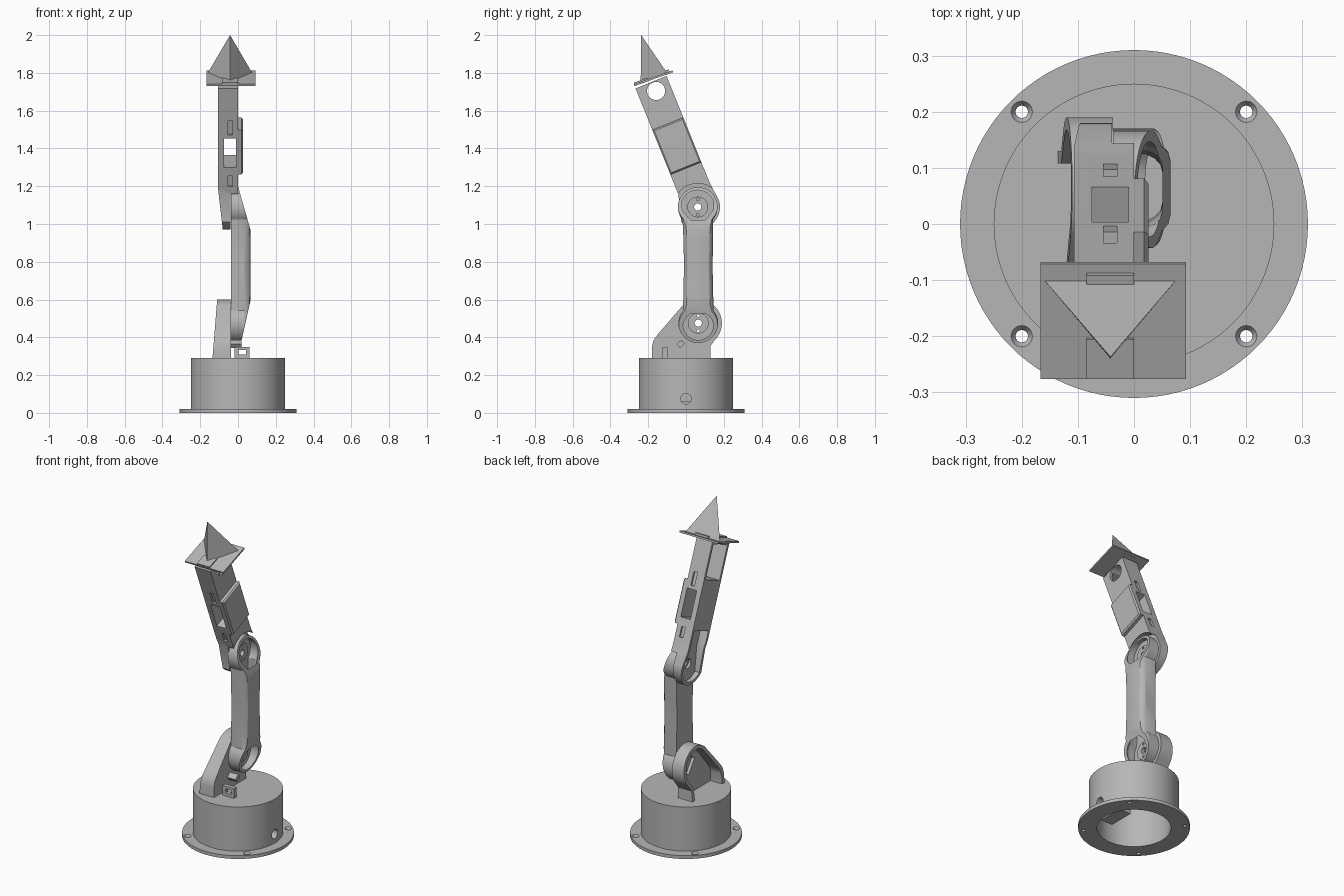
import bpy
import bmesh
from math import sin, cos, radians, pi

if "Cube" in bpy.data.objects:
    bpy.data.objects.remove(bpy.data.objects["Cube"])

grey = bpy.data.materials.new("plain grey")
grey.use_nodes = True
COLOUR = (0.47, 0.47, 0.47, 1)
grey.diffuse_color = COLOUR
grey.node_tree.nodes["Principled BSDF"].inputs["Base Color"].default_value = COLOUR
parts = []


# ---------- helpers ----------
def loft(name, rings):
    """Closed solid through rings that all have the same number of points."""
    bm = bmesh.new()
    rows = [[bm.verts.new(p) for p in ring] for ring in rings]
    n = len(rows[0])
    for a, b in zip(rows, rows[1:]):
        for i in range(n):
            j = (i + 1) % n
            bm.faces.new((a[i], a[j], b[j], b[i]))
    bm.faces.new(rows[0])
    bm.faces.new(rows[-1])
    bmesh.ops.recalc_face_normals(bm, faces=bm.faces)
    mesh = bpy.data.meshes.new(name)
    bm.to_mesh(mesh)
    bm.free()
    obj = bpy.data.objects.new(name, mesh)
    bpy.context.collection.objects.link(obj)
    return obj


def prism(name, outline, x0, x1):
    """Extrude a (y, z) outline along x."""
    return loft(name, [[(x, y, z) for y, z in outline] for x in (x0, x1)])


def side_prism(outline, y=0.5):
    """Cutter from an (x, z) outline, extruded along y."""
    return loft("cutter", [[(x, s, z) for x, z in outline] for s in (-y, y)])


def arc(c, r, a0, a1, n=32):
    angles = [radians(a0 + (a1 - a0) * i / n) for i in range(n + 1)]
    return [(c[0] + r * cos(a), c[1] + r * sin(a)) for a in angles]


def circle(c, r, n=32):
    return arc(c, r, 0, 360, n)[:-1]


def rect(c, w, h, angle=0):
    a = radians(angle)
    corners = ((-w / 2, -h / 2), (w / 2, -h / 2), (w / 2, h / 2), (-w / 2, h / 2))
    return [(c[0] + p * cos(a) - q * sin(a), c[1] + p * sin(a) + q * cos(a)) for p, q in corners]


def column(name, c, r0, r1, z0, z1, n=24):
    return loft(name, [[(x, y, z) for x, y in circle(c, r, n)] for r, z in ((r0, z0), (r1, z1))])


def cut(obj, *cutters):
    for cutter in cutters:
        mod = obj.modifiers.new("cut", "BOOLEAN")
        mod.operation, mod.solver, mod.object = "DIFFERENCE", "EXACT", cutter
        graph = bpy.context.evaluated_depsgraph_get()
        mesh = bpy.data.meshes.new_from_object(obj.evaluated_get(graph))
        obj.modifiers.clear()
        obj.data = mesh
        bpy.data.objects.remove(cutter)


def keep(obj):
    parts.append(obj)
    return obj


def hole(c, r, x0=-0.3, x1=0.3):
    return prism("cutter", circle(c, r), x0, x1)


SHOULDER, ELBOW, TILT = (0.065, 0.475), (0.062, 1.09), 22

# ---------- round base with flange, hollow underneath ----------
base = keep(loft("base", [[(x, y, z) for x, y in circle((0, 0), r, 96)]
                          for r, z in ((0.31, 0), (0.31, 0.02), (0.25, 0.02), (0.25, 0.29))]))
cut(base, column("cutter", (0, 0), 0.205, 0.205, -0.1, 0.265, 64),
    hole((0, 0.075), 0.028, 0.1, 0.4))
for sx in (-0.2, 0.2):
    for sy in (-0.2, 0.2):
        cut(base, column("cutter", (sx, sy), 0.011, 0.011, -0.1, 0.1),
            column("cutter", (sx, sy), 0.011, 0.023, 0.008, 0.026))
keep(prism("base_motor_box", rect((-0.05, 0.165), 0.16, 0.21), 0.05, 0.13))

# ---------- shoulder bracket: shell open to the right-hand side ----------
def bracket_outline(t):
    return (arc(SHOULDER, 0.125 - t, -45, 132)
            + [(-0.15 + t, 0.415 - t / 2), (-0.172 + t, 0.385 - t / 2), (-0.18 + t, 0.35),
               (-0.18 + t, 0.28), (0.13 - t, 0.28), (0.13 - t, 0.355)])


bracket = keep(loft("shoulder_bracket", [
    [(-0.135 + (z - 0.29) * 0.08, y, z) for y, z in bracket_outline(0)],
    [(-0.037, y, z) for y, z in bracket_outline(0)]]))
cut(bracket, prism("cutter", bracket_outline(0.022), -0.3, -0.055),
    prism("cutter", rect(SHOULDER, 0.1, 0.1, 35), -0.3, 0.1))

# cable guides beside the bracket
guide = keep(prism("cable_guide", rect((-0.112, 0.317), 0.026, 0.064), -0.018, 0.06))
cut(guide, side_prism([(0.002, 0.308), (0.042, 0.308), (0.042, 0.333), (0.002, 0.333)]))
keep(prism("cable_clip", rect((-0.028, 0.365), 0.035, 0.028, 40), -0.04, 0.018))

# ---------- lower arm: hollow tube with slanted open cups at both ends ----------
def arm_outline(t):
    neck = ((0.079 - t, 0.63), (0.0755 - t, 0.78), (0.079 - t, 0.93))
    y = SHOULDER[0]
    return (arc(SHOULDER, 0.105 - t, 140, 400)
            + [(y + w, z) for w, z in neck]
            + arc(ELBOW, 0.105 - t, -40, 220)
            + [(y - w, z) for w, z in reversed(neck)])


def arm_solid(name, t, x0, x1):
    steps = ((x0, 0), (x1 - 0.03, 0), (x1 - 0.014, 0.008), (x1 - 0.004, 0.019), (x1, 0.034))
    return loft(name, [[(x, y, z) for y, z in arm_outline(t + s)] for x, s in steps])


lower_arm = keep(arm_solid("lower_arm", 0, -0.037, 0.065))
cut(lower_arm, arm_solid("cutter", 0.016, -0.022, 0.051),
    side_prism([(0.07, 0.612), (-0.022, 0.2), (0.3, 0.2), (0.3, 0.612)]),
    side_prism([(0.07, 0.955), (0.3, 0.955), (0.3, 1.305), (-0.03, 1.305)]))
for joint, label in ((SHOULDER, "shoulder"), (ELBOW, "elbow")):
    hub = keep(prism(label + "_hub", circle(joint, 0.055), -0.03, -0.014))
    for obj in (lower_arm, hub):
        cut(obj, hole(joint, 0.019))
        for dz in (-0.04, 0.04):
            cut(obj, hole((joint[0], joint[1] + dz), 0.007))


# ---------- upper arm, laid out in its own tilted frame ----------
def tilted(points):
    a = radians(TILT)
    return [(ELBOW[0] + v * cos(a) - u * sin(a), ELBOW[1] + v * sin(a) + u * cos(a))
            for v, u in points]


def span(v0, v1, u0, u1):
    return tilted([(v0, u0), (v1, u0), (v1, u1), (v0, u1)])


FRONT, BACK, WALL = -0.07, 0.107, 0.016
upper_outline = arc((0, 0), 0.118, 200, 355) + [(BACK, 0.1), (BACK, 0.705), (FRONT, 0.705), (FRONT, 0.1)]
upper_arm = keep(prism("upper_arm", tilted(upper_outline), -0.107, 0))
lower_cavity = arc((0, 0), 0.1, 205, 355) + [(BACK - WALL, 0.1), (BACK - WALL, 0.2),
                                           (FRONT + WALL, 0.2), (FRONT + WALL, 0.1)]
cut(upper_arm,
    hole(ELBOW, 0.125, -0.039, 0.1),
    prism("cutter", tilted(lower_cavity), -0.3, -0.055),
    prism("cutter", span(FRONT + WALL, BACK - WALL, 0.49, 0.692), -0.3, -0.015),
    side_prism([(-0.11, 1.223), (-0.075, 0.922), (-0.3, 0.922), (-0.3, 1.223)]),
    hole(ELBOW, 0.03),
    prism("cutter", circle(tilted([(0.026, 0.652)])[0], 0.048), -0.3, 0.3),
    # window straight through the middle section
    prism("cutter", span(-0.3, 0.3, 0.255, 0.42), -0.075, -0.01))
# shallow cable slots above and below the window, front and back
for v in (FRONT, BACK):
    for u0, u1 in ((0.44, 0.52), (0.145, 0.205)):
        cut(upper_arm, prism("cutter", span(v - 0.011, v + 0.011, u0, u1), -0.054, -0.03))

# raised motor cover on the left side of the upper arm
keep(loft("motor_cover", [
    [(x, y, z) for y, z in span(FRONT + t, BACK - t, 0.213 + t, 0.468 - t)]
    for x, t in ((-0.005, 0), (0.018, 0), (0.026, 0.008))]))

# ---------- end plate with lips and pointed tip ----------
keep(prism("end_plate", rect((-0.172, 1.772), 0.218, 0.01, 19.5), -0.167, 0.093))
keep(prism("front_lip", rect((-0.238, 1.752), 0.075, 0.018, 19.5), -0.085, 0))
keep(prism("back_lip", rect((-0.1, 1.803), 0.026, 0.022, 19.5), -0.085, 0))

bm = bmesh.new()
tip = [bm.verts.new(p) for p in ((-0.16, -0.1, 1.8), (0.075, -0.1, 1.8),
                                 (-0.042, -0.24, 1.748), (-0.042, -0.237, 2.0))]
for i in range(4):
    bm.faces.new([tip[j] for j in range(4) if j != i])
bmesh.ops.recalc_face_normals(bm, faces=bm.faces)
tip_mesh = bpy.data.meshes.new("pointed_tip")
bm.to_mesh(tip_mesh)
bm.free()
tip_obj = keep(bpy.data.objects.new("pointed_tip", tip_mesh))
bpy.context.collection.objects.link(tip_obj)

# ---------- colour and shading ----------
for obj in bpy.context.selected_objects:
    obj.select_set(False)
for obj in parts:
    obj.data.materials.clear()
    obj.data.materials.append(grey)
    obj.select_set(True)
bpy.context.view_layer.objects.active = parts[0]
bpy.ops.object.shade_smooth_by_angle(angle=radians(25))
